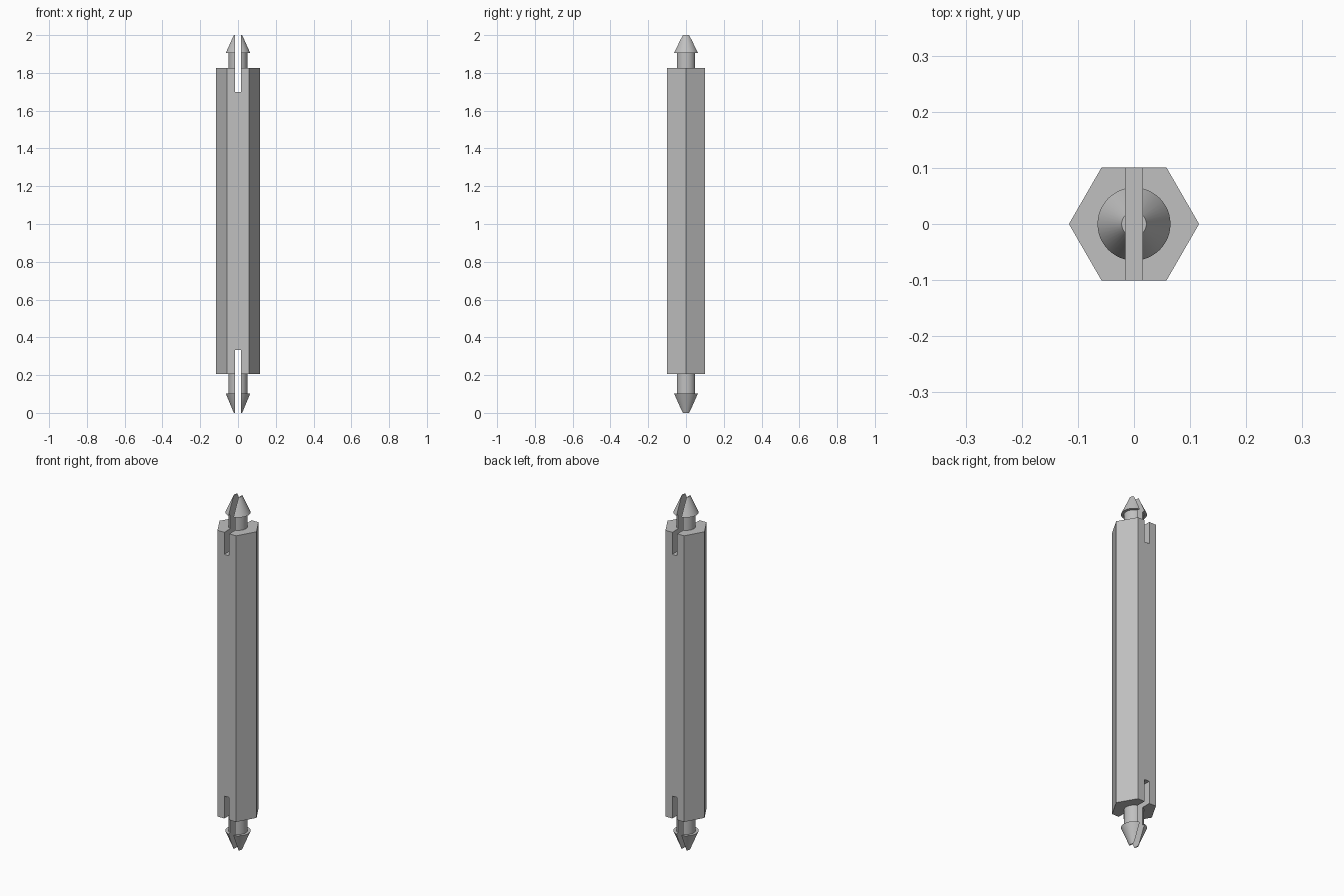
import bpy
import bmesh
import math

cube = bpy.data.objects.get("Cube")
if cube:
    bpy.data.objects.remove(cube, do_unlink=True)

grey = bpy.data.materials.new("Plain grey")
grey.use_nodes = True
colour = (0.53, 0.53, 0.53, 1)
grey.diffuse_color = colour
grey.node_tree.nodes["Principled BSDF"].inputs["Base Color"].default_value = colour

HEX_BOTTOM, HEX_TOP = 0.205, 1.825
SLOT_WIDTH = 0.031


def add_object(name, bm):
    bmesh.ops.recalc_face_normals(bm, faces=bm.faces[:])
    mesh = bpy.data.meshes.new(name)
    bm.to_mesh(mesh)
    bm.free()
    mesh.materials.append(grey)
    obj = bpy.data.objects.new(name, mesh)
    bpy.context.collection.objects.link(obj)
    return obj


def turned(name, profile, sides):
    """Closed solid of stacked rings from (radius, z) pairs."""
    bm = bmesh.new()
    rings = []
    for r, z in profile:
        angles = [2 * math.pi * i / sides for i in range(sides)]
        rings.append([bm.verts.new((r * math.cos(a), r * math.sin(a), z)) for a in angles])
    for low, high in zip(rings, rings[1:]):
        for i in range(sides):
            j = (i + 1) % sides
            bm.faces.new((low[i], low[j], high[j], high[i]))
    bm.faces.new(rings[0])
    bm.faces.new(rings[-1])
    return add_object(name, bm)


def slot_cutter(name, z0, z1):
    bm = bmesh.new()
    bmesh.ops.create_cube(bm, size=1)
    bmesh.ops.scale(bm, vec=(SLOT_WIDTH, 0.5, z1 - z0), verts=bm.verts)
    bmesh.ops.translate(bm, vec=(0, 0, (z0 + z1) / 2), verts=bm.verts)
    return add_object(name, bm)


def combine(obj, tool, operation):
    mod = obj.modifiers.new(operation.title(), 'BOOLEAN')
    mod.operation = operation
    mod.solver = 'EXACT'
    mod.object = tool
    bpy.context.view_layer.objects.active = obj
    bpy.ops.object.modifier_apply(modifier=mod.name)
    bpy.data.objects.remove(tool, do_unlink=True)


# Hexagonal post
post = turned("slotted_hex_standoff", [(0.116, HEX_BOTTOM), (0.116, HEX_TOP)], 6)

# Snap-in pins: neck, barb and blunt tip, rooted inside the post
top_pin = turned("top_pin", [(0.05, 1.6), (0.05, 1.905), (0.065, 1.905), (0.022, 2)], 48)
bottom_pin = turned("bottom_pin", [(0.022, 0), (0.065, 0.103), (0.05, 0.103), (0.05, 0.45)], 48)
for pin in (top_pin, bottom_pin):
    combine(post, pin, 'UNION')

# Slots that split each pin and run into the post
for z0, z1 in ((1.7, 2.1), (-0.1, 0.332)):
    combine(post, slot_cutter("slot_cutter", z0, z1), 'DIFFERENCE')

bpy.ops.object.select_all(action='DESELECT')
post.select_set(True)
bpy.context.view_layer.objects.active = post
bpy.ops.object.shade_smooth_by_angle(angle=math.radians(30))
